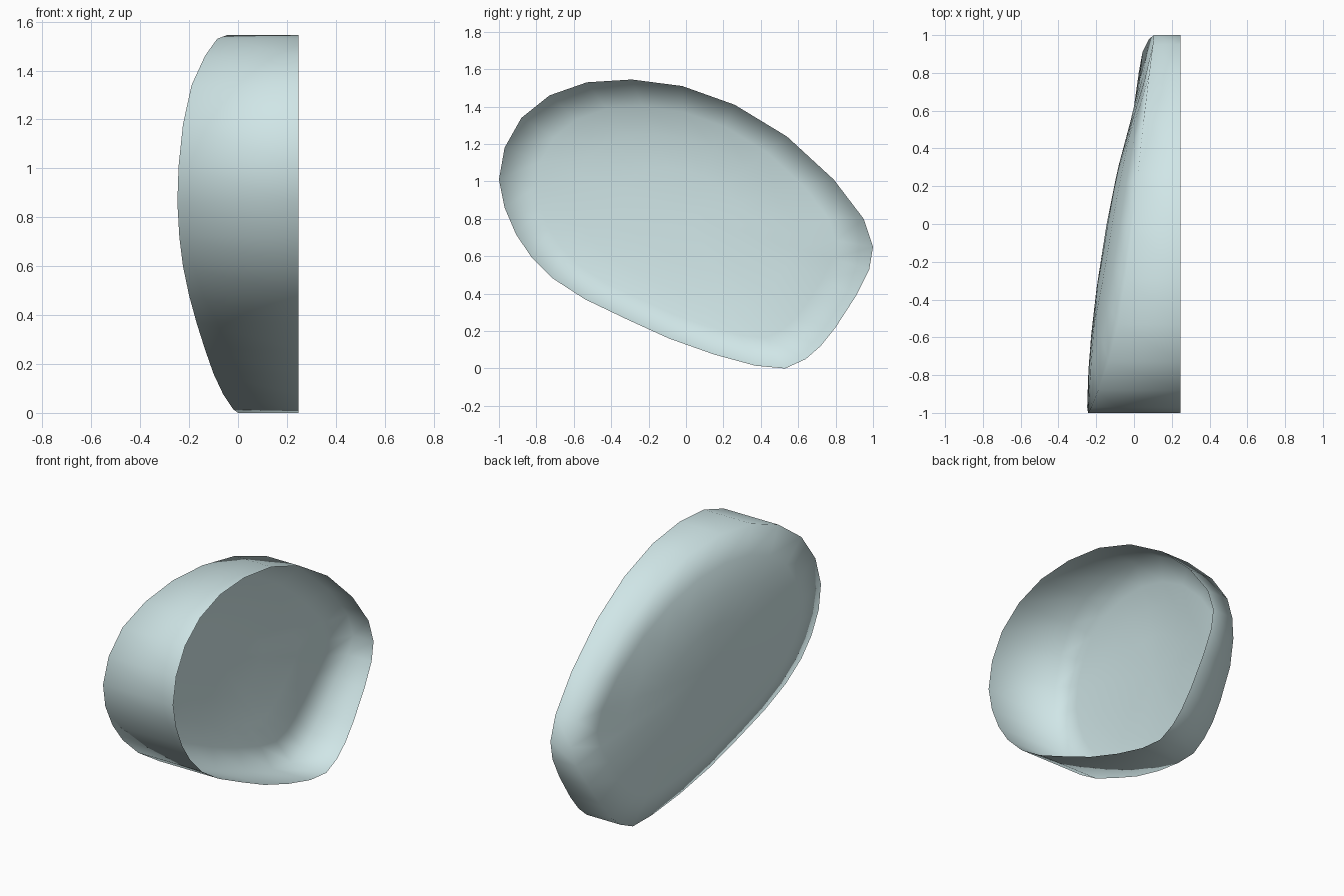
import bpy, bmesh, math

if "Cube" in bpy.data.objects:
    bpy.data.objects.remove(bpy.data.objects["Cube"])

# Rim of the shell: (x, y, z) where the side wall meets the domed face
RIM = [(-.243, -1, 1.01), (-.225, -.97, 1.18), (-.19, -.88, 1.34), (-.135, -.73, 1.46),
       (-.085, -.53, 1.53), (-.045, -.29, 1.545), (-.01, -.02, 1.51), (.02, .26, 1.41),
       (.05, .54, 1.24), (.08, .79, 1.01), (.10, .95, .80), (.105, 1, .65),
       (.08, .98, .53), (.045, .91, .39), (.025, .80, .22), (.015, .72, .12),
       (.01, .64, .05), (0, .53, 0), (-.02, .37, .015), (-.06, .15, .075),
       (-.10, -.09, .16), (-.135, -.31, .26), (-.17, -.54, .37), (-.20, -.71, .48),
       (-.225, -.83, .60), (-.24, -.91, .72), (-.248, -.97, .86)]
# Crown line of the dome: (y, x)
CROWN = [(-1, -.248), (-.7, -.23), (-.4, -.205), (0, -.145), (.2, -.11),
         (.55, -.035), (.7, 0), (.85, .022), (1, .07)]
BACK_X = .247
CENTRE = (0, .82)


def crown(y):
    for (y0, x0), (y1, x1) in zip(CROWN, CROWN[1:]):
        if y <= y1:
            return x0 + (x1 - x0) * (y - y0) / (y1 - y0)
    return CROWN[-1][1]


bm = bmesh.new()


def add_ring(s):
    pts = []
    for x, y, z in RIM:
        yy = CENTRE[0] + (y - CENTRE[0]) * s
        zz = CENTRE[1] + (z - CENTRE[1]) * s
        w = s ** 3
        pts.append(bm.verts.new((x * w + crown(yy) * (1 - w), yy, zz)))
    return pts


# Straight side wall, open at the back, then dome rings
rings = [[bm.verts.new((BACK_X, y, z)) for x, y, z in RIM]]
rings += [add_ring(s) for s in (1, .8, .6, .35)]
n = len(RIM)
for a, b in zip(rings, rings[1:]):
    for i in range(n):
        j = (i + 1) % n
        bm.faces.new((a[i], a[j], b[j], b[i]))

# Close the middle of the dome
tip = bm.verts.new((crown(CENTRE[0]), *CENTRE))
for i in range(n):
    bm.faces.new((rings[-1][i], rings[-1][(i + 1) % n], tip))
bmesh.ops.recalc_face_normals(bm, faces=bm.faces)
if sum(f.normal.x * f.calc_area() for f in bm.faces) > 0:
    bmesh.ops.reverse_faces(bm, faces=bm.faces)

mesh = bpy.data.meshes.new("domed_shell")
bm.to_mesh(mesh)
bm.free()
shell = bpy.data.objects.new("domed_shell", mesh)
bpy.context.collection.objects.link(shell)
mesh.shade_smooth()

# Pale blue-green finish
mat = bpy.data.materials.new("pale_blue_green")
mat.diffuse_color = (.63, .79, .80, 1)
mat.use_nodes = True
mat.node_tree.nodes["Principled BSDF"].inputs["Base Color"].default_value = mat.diffuse_color
mesh.materials.append(mat)
